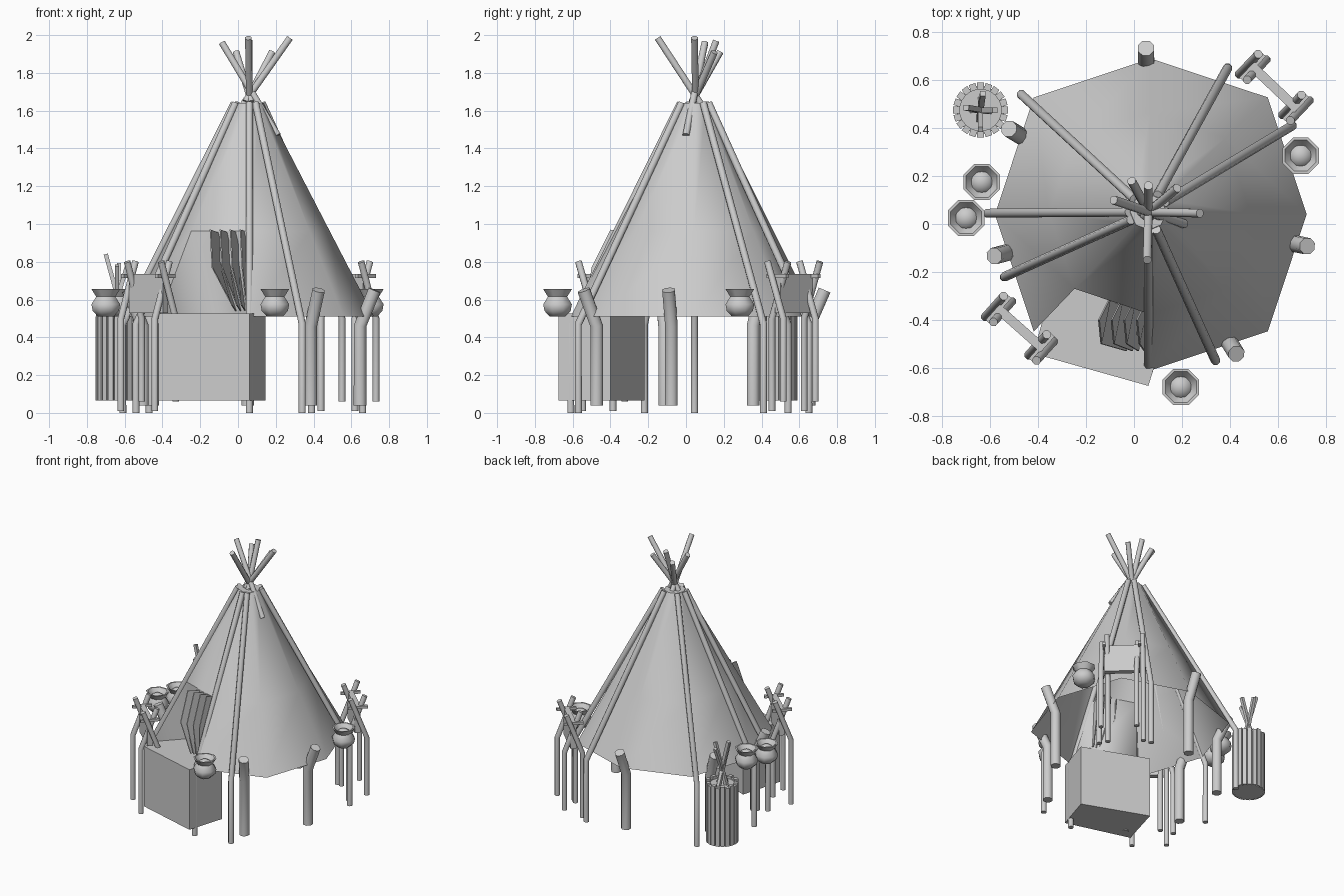
import bpy, bmesh, math
from mathutils import Vector

cube = bpy.data.objects.get("Cube")
if cube:
    bpy.data.objects.remove(cube, do_unlink=True)

grey = bpy.data.materials.new("plain_grey")
grey.use_nodes = True
grey.diffuse_color = (0.6, 0.6, 0.6, 1)
grey.node_tree.nodes["Principled BSDF"].inputs["Base Color"].default_value = (0.6, 0.6, 0.6, 1)

CX, CY = 0.07, 0.04


def finish(name, bm, smooth=None):
    bmesh.ops.recalc_face_normals(bm, faces=bm.faces)
    mesh = bpy.data.meshes.new(name)
    bm.to_mesh(mesh)
    bm.free()
    mesh.materials.append(grey)
    ob = bpy.data.objects.new(name, mesh)
    bpy.context.scene.collection.objects.link(ob)
    if smooth:
        bpy.ops.object.select_all(action='DESELECT')
        ob.select_set(True)
        bpy.context.view_layer.objects.active = ob
        bpy.ops.object.shade_smooth_by_angle(angle=math.radians(smooth))


def loft(bm, rings):
    """Capped skin over a list of equally long closed rings."""
    loops = [[bm.verts.new(p) for p in ring] for ring in rings]
    n = len(loops[0])
    for a, b in zip(loops, loops[1:]):
        for i in range(n):
            bm.faces.new((a[i], a[(i + 1) % n], b[(i + 1) % n], b[i]))
    bm.faces.new(loops[0])
    bm.faces.new(loops[-1])


def stick(bm, path, r, sides=8):
    """Rod along a bent path."""
    pts = [Vector(p) for p in path]
    rings = []
    for i, p in enumerate(pts):
        d = (pts[min(i + 1, len(pts) - 1)] - pts[max(i - 1, 0)]).normalized()
        ref = Vector((0, 1, 0)) if abs(d.y) < 0.8 else Vector((1, 0, 0))
        u = d.cross(ref).normalized()
        v = d.cross(u)
        rings.append([p + r * (math.cos(t) * u + math.sin(t) * v)
                      for t in (math.tau * (k + 0.5) / sides for k in range(sides))])
    loft(bm, rings)


def circle(x, y, z, r, n, turn=0.0):
    return [(x + r * math.cos(math.tau * k / n + turn),
             y + r * math.sin(math.tau * k / n + turn), z) for k in range(n)]


# Tent skin: eight-sided cone whose front facet is open at the bottom
DOOR = 5
rim = [Vector((CX + r * math.cos(k * math.pi / 4), CY + r * math.sin(k * math.pi / 4), 0.51))
       for k, r in enumerate([0.65, 0.69] * 4)]
top = [Vector(p) for p in circle(0.06, 0.05, 1.64, 0.075, 8)]
levels = [[a.lerp(b, t) for a, b in zip(rim, top)] for t in (0, 0.4, 1)]
bm = bmesh.new()
loops = [[bm.verts.new(p) for p in ring] for ring in levels]
for band in range(2):
    for i in range(8):
        if i != DOOR or band == 1:
            a, b, j = loops[band], loops[band + 1], (i + 1) % 8
            bm.faces.new((a[i], a[j], b[j], b[i]))
bm.faces.new(loops[-1])
finish("tent_skin", bm, 50)

# Doorway recess: an upright panel with a triangular cheek on each side
bm = bmesh.new()
head = [bm.verts.new(p) for p in levels[1][DOOR:DOOR + 2]]
foot = [bm.verts.new((v.co.x, v.co.y, 0.525)) for v in head]
bm.faces.new(head + foot[::-1])
for h, f, corner in zip(head, foot, rim[DOOR:DOOR + 2]):
    bm.faces.new((h, f, bm.verts.new(corner)))
finish("doorway_recess", bm, 80)

# Long poles lying on the skin, bending down to the ground
bm = bmesh.new()
feet = [(0.39, 0.65), (0.66, 0.41), (-0.47, 0.54), (-0.61, 0.045),
        (-0.54, -0.22), (0.06, -0.61), (0.34, -0.57)]
for x, y in feet:
    d = Vector((x - 0.06, y - 0.05, 0)).normalized() * 0.08
    stick(bm, [(x, y, 0.0), (x, y, 0.47), (0.06 + d.x, 0.05 + d.y, 1.64)], 0.02)
finish("tent_poles", bm, 50)

# Crossing pole tips above the tent
bm = bmesh.new()
hub = Vector((0.06, 0.05, 1.68))
tips = [(0.275, 0.045, 1.985), (0.055, -0.15, 1.985), (-0.085, 0.10, 1.96),
        (-0.01, 0.18, 1.91), (0.06, 0.16, 1.97), (0.18, 0.15, 1.91)]
for i, tip in enumerate(tips):
    tip = Vector(tip)
    tail = Vector((0.21, 0.0, 1.47)) if i == 2 else hub - (tip - hub) * 0.15
    stick(bm, [tail, tip], 0.019)
finish("crossed_pole_tips", bm, 50)

# Short stakes around the rim, leaning outwards at the top
bm = bmesh.new()
for x, y in [(0.05, 0.72), (0.71, -0.09), (0.42, -0.53), (-0.57, -0.13), (-0.51, 0.39)]:
    c = Vector((CX, CY, 0))
    d = Vector((x, y, 0)) - c
    low, high = c + d * 0.9, c + d * 1.02
    stick(bm, [low + Vector((0, 0, 0.04)), low + Vector((0, 0, 0.46)),
               high + Vector((0, 0, 0.65))], 0.036)
finish("rim_stakes", bm, 50)

# Doorway block
bm = bmesh.new()
plan = [(-0.42, -0.54), (0.06, -0.675), (0.145, -0.40), (-0.33, -0.22)]
loft(bm, [[(x, y, z) for x, y in plan] for z in (0.065, 0.525)])
finish("doorway_block", bm)

# Pleated door curtain gathered to one side
bm = bmesh.new()
for i in range(4):
    x, b = -0.15 + 0.053 * i, -0.035 + 0.025 * i
    outline = [(x, -0.40, 0.97), (x + 0.05, -0.30, 0.95), (x + 0.05, -0.32, 0.80),
               (b + 0.02, -0.36, 0.54), (b, -0.53, 0.57), (x + 0.01, -0.50, 0.77)]
    loft(bm, [[(px + s, py, pz) for px, py, pz in outline] for s in (0, 0.006)])
finish("door_curtain", bm)


# Drying racks: crossed legs at both ends, a cross bar and a hanging hide
def rack(name, a, b):
    a, b = Vector((*a, 0)), Vector((*b, 0))
    along = (b - a).normalized()
    across = Vector((-along.y, along.x, 0))
    up = Vector((0, 0, 1))
    bm = bmesh.new()
    for end in (a, b):
        for s, ground in ((-1, 0.01), (1, 0.06)):
            base = end + along * 0.02 * s
            stick(bm, [base + across * 0.06 * s + up * ground,
                       base + across * 0.06 * s + up * 0.5,
                       base - across * 0.055 * s + up * 0.8], 0.019)
        stick(bm, [end - across * 0.07 + up * 0.725, end + across * 0.07 + up * 0.725], 0.014, 4)
    stick(bm, [a + up * 0.725, b + up * 0.725], 0.014, 4)
    finish(name + "_frame", bm, 50)
    bm = bmesh.new()
    sheet = [a + up * 0.53, b + up * 0.53, b + up * 0.735, a + up * 0.735]
    loft(bm, [[p + across * s for p in sheet] for s in (-0.02, 0.02)])
    finish(name + "_hide", bm)


rack("front_rack", (-0.565, -0.355), (-0.385, -0.515))
rack("back_rack", (0.495, 0.655), (0.675, 0.485))

# Slatted barrel holding crossed sticks
BX, BY = -0.64, 0.475
bm = bmesh.new()
loft(bm, [circle(BX, BY, z, 0.1, 20) for z in (0.065, 0.5)])
for k in range(20):
    t = math.tau * k / 20
    x, y = BX + 0.1 * math.cos(t), BY + 0.1 * math.sin(t)
    loft(bm, [circle(x, y, z, 0.02, 4, t + math.pi / 4)
              for z in (0.065, 0.51 + 0.012 * (k % 2))])
finish("slatted_barrel", bm)
bm = bmesh.new()
for dx, dy, z in [(0.06, 0.0, 0.80), (-0.06, 0.01, 0.84), (0.01, 0.07, 0.79), (0.0, -0.08, 0.78)]:
    stick(bm, [(BX - dx * 0.8, BY - dy * 0.8, 0.45), (BX + dx, BY + dy, z)], 0.016, 4)
finish("barrel_sticks", bm)

# Round pots with flared rims
profile = [(0.045, 0.51), (0.075, 0.54), (0.082, 0.575), (0.055, 0.615), (0.082, 0.655),
           (0.07, 0.655), (0.045, 0.62)]
for i, (x, y) in enumerate([(0.195, -0.68), (0.695, 0.285), (-0.635, 0.175), (-0.70, 0.025)]):
    bm = bmesh.new()
    loft(bm, [circle(x, y, z, r, 8, math.pi / 8) for r, z in profile])
    finish("pot_%d" % (i + 1), bm, 50)
    bm = bmesh.new()
    bmesh.ops.create_uvsphere(bm, u_segments=12, v_segments=8, radius=0.058)
    bmesh.ops.translate(bm, verts=bm.verts, vec=(x, y, 0.585))
    finish("pot_filling_%d" % (i + 1), bm, 50)
